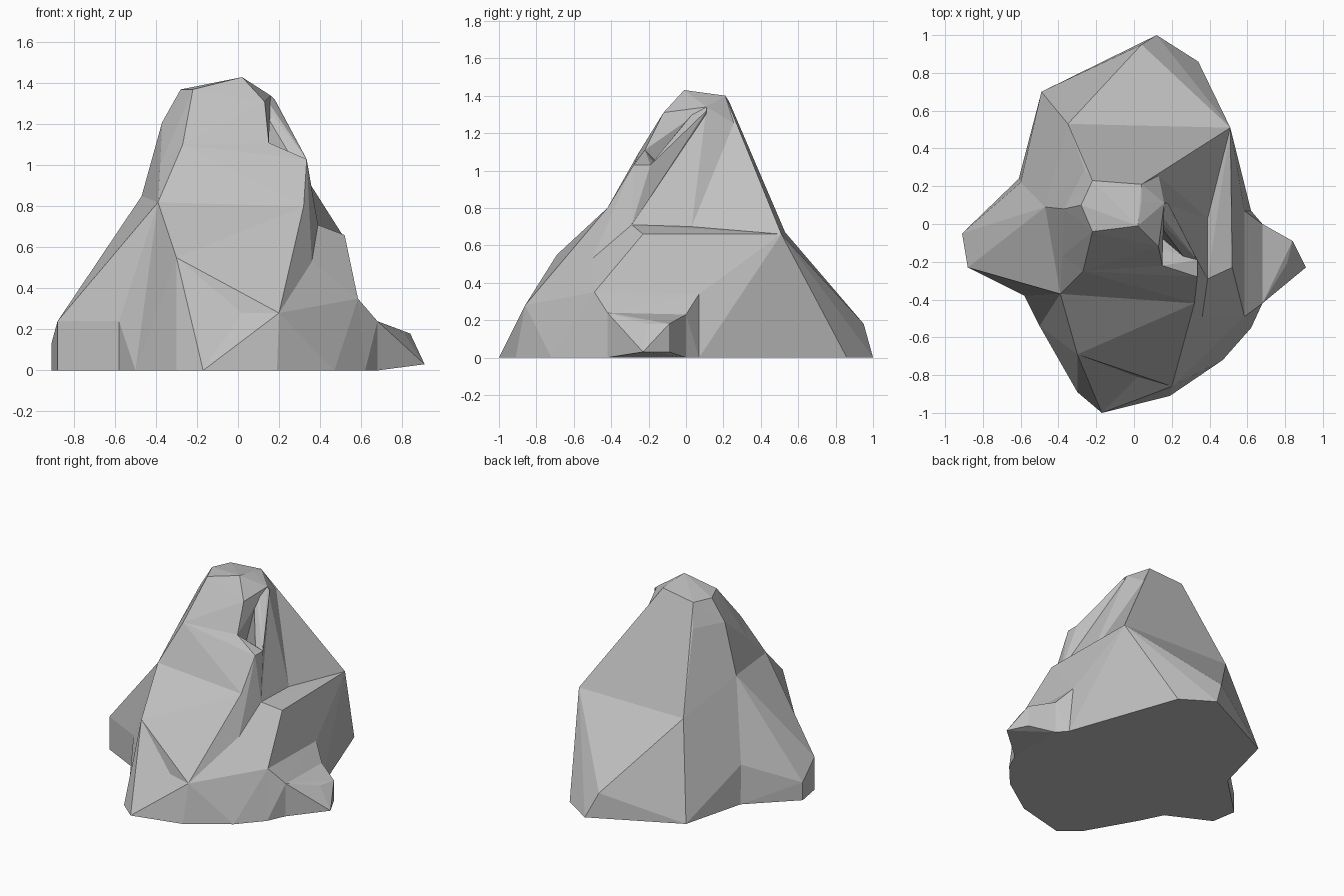
import bpy
import bmesh
from mathutils import Vector as V

default_cube = bpy.data.objects.get("Cube")
if default_cube:
    bpy.data.objects.remove(default_cube)

# One stone colour
stone = bpy.data.materials.new("stone grey")
stone.use_nodes = True
stone_colour = (.53, .53, .53, 1)
stone.diffuse_color = stone_colour
stone.node_tree.nodes["Principled BSDF"].inputs["Base Color"].default_value = stone_colour


def ground(point):
    """Drop a corner straight down to the floor."""
    return V((point.x, point.y, 0))


def boulder(name, corners):
    """Make a faceted convex chunk of rock that spans the given corners."""
    bm = bmesh.new()
    for corner in corners:
        bm.verts.new(corner)
    hull = bmesh.ops.convex_hull(bm, input=bm.verts)
    unused = {g for g in hull["geom_interior"] + hull["geom_unused"]
              if isinstance(g, bmesh.types.BMVert) and g.is_valid}
    bmesh.ops.delete(bm, geom=list(unused), context='VERTS')
    bmesh.ops.recalc_face_normals(bm, faces=bm.faces)
    mesh = bpy.data.meshes.new(name)
    bm.to_mesh(mesh)
    bm.free()
    mesh.materials.append(stone)
    rock = bpy.data.objects.new(name, mesh)
    bpy.context.scene.collection.objects.link(rock)


# Corners shared by neighbouring chunks
core = V((0, 0, 0))
core_top = V((0, .05, .8))
summit = V((.02, -.01, 1.43))
crown_front = V((-.22, -.04, 1.37))
crown_side = V((-.28, .1, 1.37))
crown_back = V((-.22, .23, 1.37))
crown_corner = V((.04, .21, 1.4))
crown_notch = V((.04, .12, 1.41))
groove_top = V((.13, .26, 1.25))
flake_top = V((.16, .11, 1.34))
flake_foot = V((.26, -.17, 1.04))
back_bend = V((-.26, .29, 1.21))
side_bend = V((-.37, .08, 1.21))
side_waist = V((-.38, -.17, 1))
front_waist = V((-.27, -.25, 1.1))
notch_waist = V((.15, -.22, 1.11))
notch_foot = V((.25, -.28, 1.02))
flake_front = V((.335, -.28, 1.03))
flake_back = V((.335, -.19, 1.03))
front_ridge = V((-.39, -.37, .82))
front_edge = V((.32, -.42, .8))
front_knee = V((-.3, -.69, .55))
front_dip = V((.02, -.81, .28))
front_step = V((.2, -.86, .28))
front_toe = V((.19, -.91, 0))
front_tip = V((-.17, -1, 0))
front_corner = V((-.3, -.89, 0))
front_side = V((-.5, -.54, 0))
ledge_inner = V((.39, -.29, .71))
ledge_outer = V((.52, -.23, .66))
ledge_groove = V((.39, .03, .7))
ledge_front = V((.36, -.5, .53))
shoulder_back = V((.51, .51, .66))
shoulder_front = V((.585, -.49, .35))
shoulder_side = V((.585, .07, .34))
shoulder_base = V((.62, .07, 0))
shoulder_toe = V((.62, -.55, 0))
heel = V((.34, .86, 0))
back_hub = V((-.35, .53, .67))
spur_ridge = V((-.47, .09, .85))
spur_back = V((-.6, .22, .28))
spur_base = V((-.61, .24, 0))
spur_front = V((-.58, -.38, .24))
spur_tip = V((-.88, -.23, .24))
spur_end = V((-.91, -.05, .13))
foot_front = V((.68, -.42, .24))
foot_back = V((.68, 0, .23))

# Front slope and its toes
boulder("front_slope", [
    core, core_top, front_ridge, front_edge, front_knee, front_dip, front_step,
    ledge_front, ledge_inner])
boulder("front_right_toe", [
    core, front_ridge, front_knee, front_dip, front_tip, front_corner, front_side])
boulder("front_left_toe", [
    core, front_dip, front_step, front_toe, front_tip])
boulder("front_right_gusset", [
    core, front_ridge, front_side, spur_front, ground(spur_front)])

# Column and crown
boulder("middle_column", [
    core, core_top, front_ridge, front_edge, ledge_inner, ledge_front, flake_front,
    flake_back, flake_foot, notch_foot, notch_waist, front_waist, side_waist, spur_ridge])
boulder("crown", [
    core_top, summit, crown_front, crown_side, crown_back, crown_corner, crown_notch,
    flake_top, side_bend, side_waist, front_waist, notch_waist, back_bend, spur_ridge,
    (.13, -.12, 1.31)])
boulder("crown_flake", [
    core_top, crown_notch, flake_top, flake_foot, flake_back, ledge_inner,
    (.18, .11, 1.32), (.14, .05, 1.32)])
boulder("groove_floor", [
    core_top, crown_corner, crown_notch, flake_top, groove_top, ledge_inner, ledge_groove])

# Back
boulder("upper_back", [
    core_top, crown_back, crown_corner, groove_top, back_bend, spur_ridge, back_hub,
    shoulder_back, ledge_groove])
boulder("lower_back", [
    core, back_hub, shoulder_back, spur_ridge, spur_back, spur_base, ledge_groove, heel,
    (-.49, .7, 0), (.04, .95, .18), (.26, .82, .18), (.12, 1, 0)])

# Left shoulder and foot
boulder("left_shoulder", [
    core, shoulder_back, ledge_groove, ledge_inner, ledge_outer, ledge_front,
    shoulder_front, shoulder_side, shoulder_base, shoulder_toe, heel,
    front_step, front_toe, (.47, -.72, 0)])
boulder("left_foot_slope", [
    core, shoulder_front, shoulder_side, shoulder_base, shoulder_toe,
    foot_front, foot_back, ground(foot_front), ground(foot_back)])
boulder("left_foot", [
    core, foot_front, foot_back, ground(foot_front), ground(foot_back),
    (.81, -.21, .18), (.84, -.09, .18), (.91, -.23, .03), (.84, -.09, .03)])

# Right spur
boulder("right_spur", [
    core, spur_ridge, front_ridge, spur_back, spur_base, spur_front, spur_tip, spur_end,
    ground(spur_front), ground(spur_tip), ground(spur_end)])
